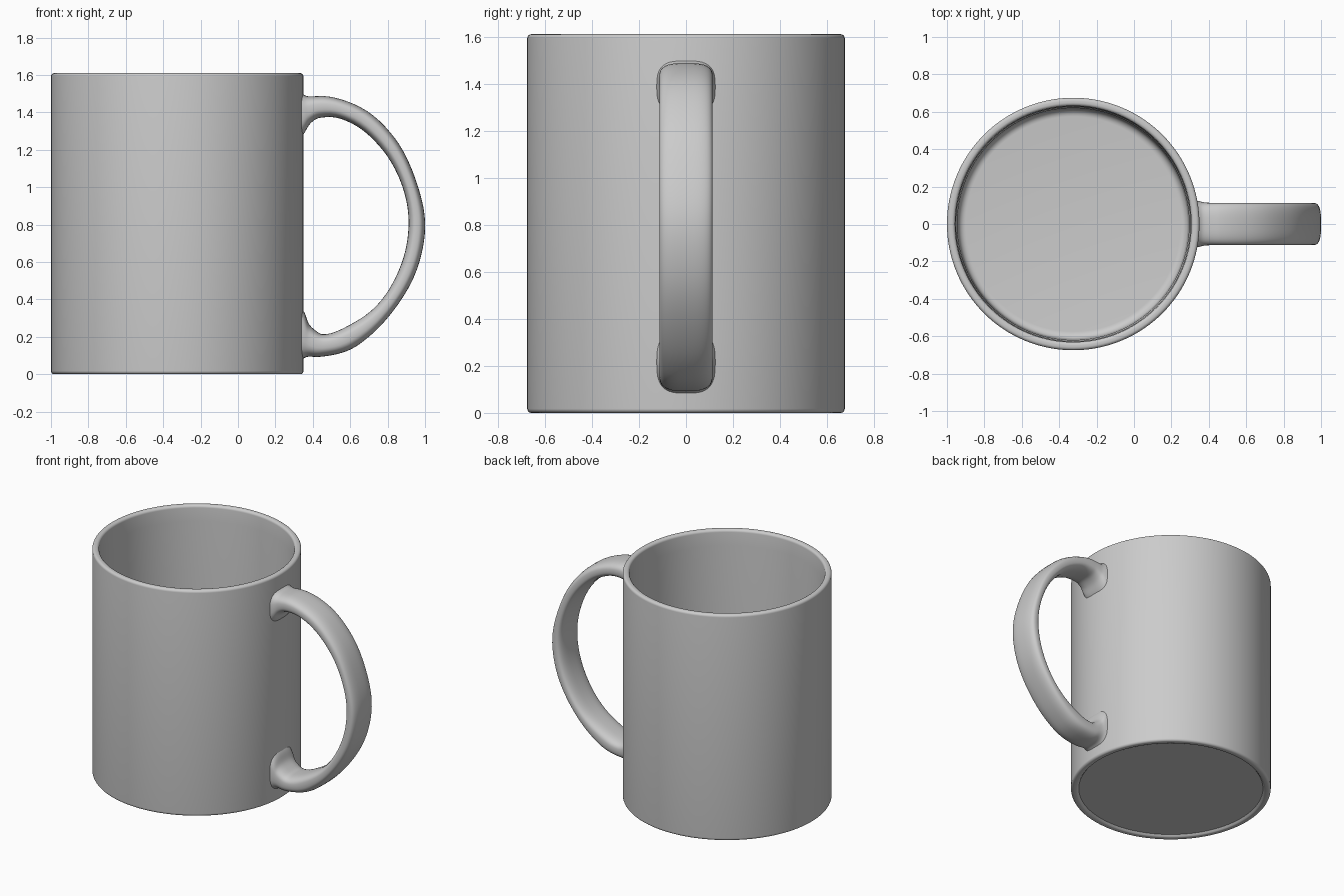
import bpy, bmesh, math
from mathutils import Vector

if "Cube" in bpy.data.objects:
    bpy.data.objects.remove(bpy.data.objects["Cube"])

CX = -0.325   # body axis


def make_object(name, bm, angle):
    bmesh.ops.recalc_face_normals(bm, faces=bm.faces)
    mesh = bpy.data.meshes.new(name)
    bm.to_mesh(mesh)
    bm.free()
    ob = bpy.data.objects.new(name, mesh)
    bpy.context.collection.objects.link(ob)
    bpy.ops.object.select_all(action='DESELECT')
    ob.select_set(True)
    bpy.context.view_layer.objects.active = ob
    bpy.ops.object.shade_smooth_by_angle(angle=math.radians(angle))
    return ob


def bridge(bm, a, b):
    n = len(a)
    for i in range(n):
        bm.faces.new((a[i], a[(i + 1) % n], b[(i + 1) % n], b[i]))


def rings_to_mesh(rings):
    bm = bmesh.new()
    loops = [[bm.verts.new(p) for p in ring] for ring in rings]
    for a, b in zip(loops, loops[1:]):
        bridge(bm, a, b)
    bm.faces.new(loops[0])
    bm.faces.new(loops[-1])
    return bm


def arc(cx, cz, r, a0, a1, n=6):
    return [(cx + r * math.cos(math.radians(a0 + (a1 - a0) * i / n)),
             cz + r * math.sin(math.radians(a0 + (a1 - a0) * i / n)))
            for i in range(n + 1)]


# Cup: recessed base, foot ring, wall, rounded rim, inner wall and floor
profile = [(0.622, 0.015), (0.632, 0.003), (0.64, 0.0)]
profile += arc(0.657, 0.018, 0.018, -90, 0)
profile += arc(0.657, 1.592, 0.018, 0, 90)
profile += arc(0.649, 1.592, 0.018, 90, 180)
profile += [(0.627, 1.50), (0.62, 0.8)]
profile += arc(0.575, 0.10, 0.04, 0, -90)
SEG = 128
cup_rings = [[(CX + r * math.cos(2 * math.pi * i / SEG),
               r * math.sin(2 * math.pi * i / SEG), z) for i in range(SEG)]
             for r, z in profile]
make_object("cup", rings_to_mesh(cup_rings), 40)

# Handle: outer x, z, inner x, z, half width along the loop
stations = [
    (0.325, 1.515, 0.325, 1.25, 0.128),
    (0.352, 1.495, 0.355, 1.29, 0.121),
    (0.375, 1.486, 0.385, 1.338, 0.115),
    (0.41, 1.486, 0.42, 1.365, 0.113),
    (0.46, 1.487, 0.468, 1.374, 0.113),
    (0.65, 1.43, 0.61, 1.34, 0.113),
    (0.84, 1.26, 0.78, 1.19, 0.113),
    (0.95, 1.04, 0.88, 1.0, 0.113),
    (1.0, 0.82, 0.912, 0.82, 0.113),
    (0.97, 0.60, 0.885, 0.625, 0.113),
    (0.864, 0.385, 0.785, 0.42, 0.113),
    (0.70, 0.20, 0.65, 0.294, 0.113),
    (0.54, 0.11, 0.47, 0.214, 0.113),
    (0.425, 0.092, 0.42, 0.229, 0.113),
    (0.38, 0.094, 0.38, 0.268, 0.115),
    (0.352, 0.085, 0.355, 0.33, 0.121),
    (0.325, 0.065, 0.325, 0.375, 0.128),
]


def spline(pts, steps):
    pts = [Vector(p) for p in pts]
    out = []
    for i in range(len(pts) - 1):
        p1, p2 = pts[i], pts[i + 1]
        # tangents scaled by the neighbouring spans keep uneven spacing smooth
        def tangent(k):
            if k == 0 or k == len(pts) - 1:
                return (p2 - p1) / (p2 - p1).length
            d0, d1 = pts[k] - pts[k - 1], pts[k + 1] - pts[k]
            l0, l1 = d0.length, d1.length
            return (d0 / l0 * l1 + d1 / l1 * l0) / (l0 + l1)
        span = (p2 - p1).length
        m1, m2 = tangent(i) * span, tangent(i + 1) * span
        for s in range(steps):
            t = s / steps
            out.append(p1 * (2*t**3 - 3*t**2 + 1) + m1 * (t**3 - 2*t**2 + t)
                       + p2 * (3*t**2 - 2*t**3) + m2 * (t**3 - t**2))
    return out + [pts[-1]]


def signed_pow(v, e):
    return math.copysign(abs(v) ** e, v)


handle_rings = []
for ox, oz, ix, iz, w in spline(stations, 6):
    outer, inner = Vector((ox, 0, oz)), Vector((ix, 0, iz))
    mid, half = (outer + inner) / 2, (outer - inner) / 2
    ring = []
    for k in range(40):
        a = 2 * math.pi * k / 40
        ring.append(mid + half * signed_pow(math.sin(a), 0.7)
                    + Vector((0, w * signed_pow(math.cos(a), 0.7), 0)))
    handle_rings.append(ring)
make_object("handle", rings_to_mesh(handle_rings), 60)
